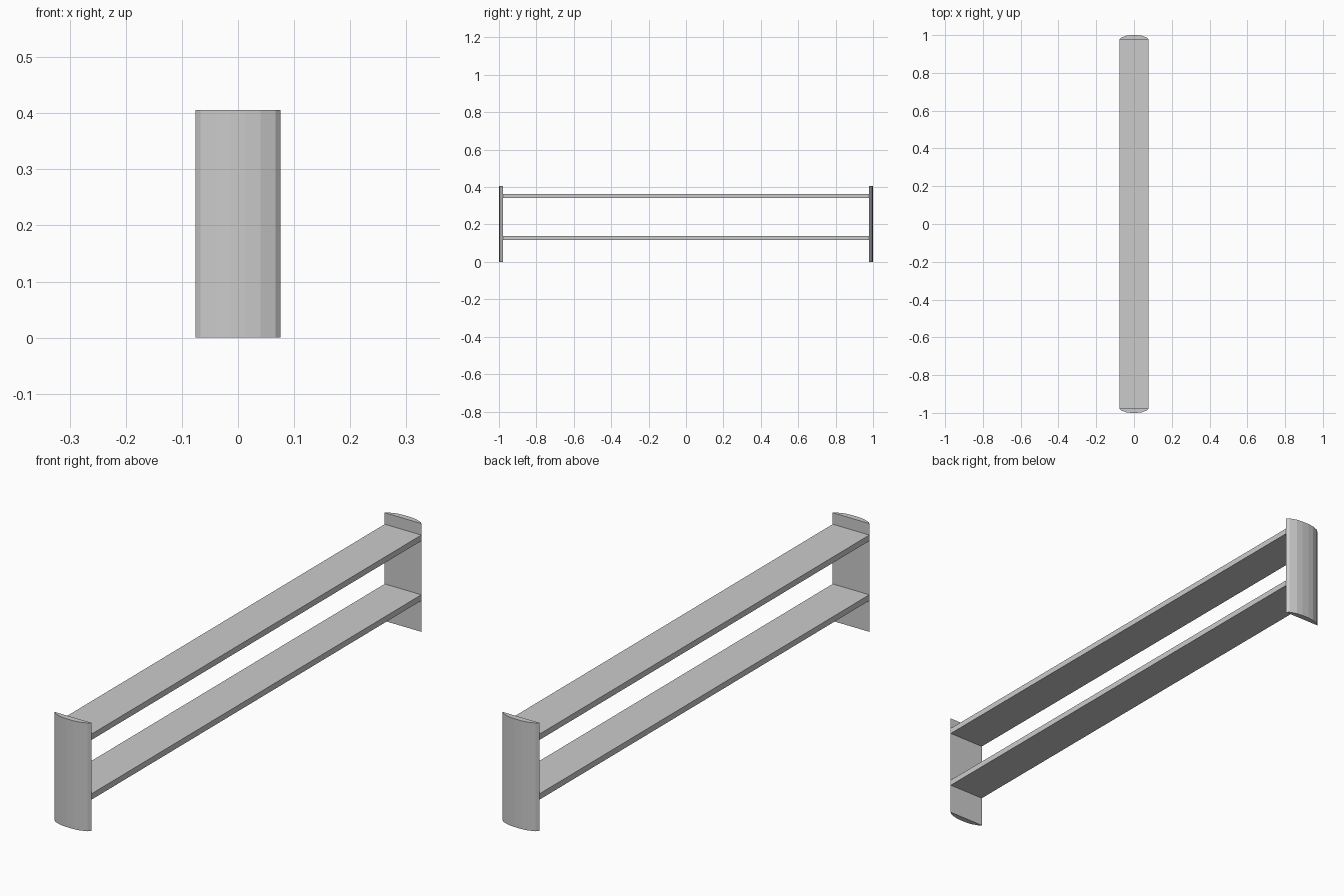
import bpy, bmesh

if "Cube" in bpy.data.objects:
    bpy.data.objects.remove(bpy.data.objects["Cube"])

HALF_W = 0.076   # half depth of the shelf in x
INNER = 0.978    # inner face of the end panels
HEIGHT = 0.406


def extrude_profile(name, points, z0, z1):
    """Prism made from an xy outline, spanning z0 to z1."""
    bm = bmesh.new()
    face = bm.faces.new([bm.verts.new((x, y, z0)) for x, y in points])
    res = bmesh.ops.extrude_face_region(bm, geom=[face])
    top = [v for v in res["geom"] if isinstance(v, bmesh.types.BMVert)]
    bmesh.ops.translate(bm, verts=top, vec=(0, 0, z1 - z0))
    bmesh.ops.recalc_face_normals(bm, faces=bm.faces)
    mesh = bpy.data.meshes.new(name)
    bm.to_mesh(mesh)
    bm.free()
    obj = bpy.data.objects.new(name, mesh)
    bpy.context.collection.objects.link(obj)
    return obj


# End panels: flat inside, faceted bow outside
half = [(HALF_W, INNER), (0.067, 0.987), (0.04, 0.997), (0.014, 1.0)]
bow = half + [(-x, y) for x, y in reversed(half)]
for side, name in ((-1, "front_end_panel"), (1, "back_end_panel")):
    extrude_profile(name, [(x, side * y) for x, y in bow], 0, HEIGHT)

# Two long boards between the panels
board = [(-HALF_W, -INNER), (HALF_W, -INNER), (HALF_W, INNER), (-HALF_W, INNER)]
for name, z in (("lower_board", 0.117), ("upper_board", 0.341)):
    extrude_profile(name, board, z, z + 0.022)
